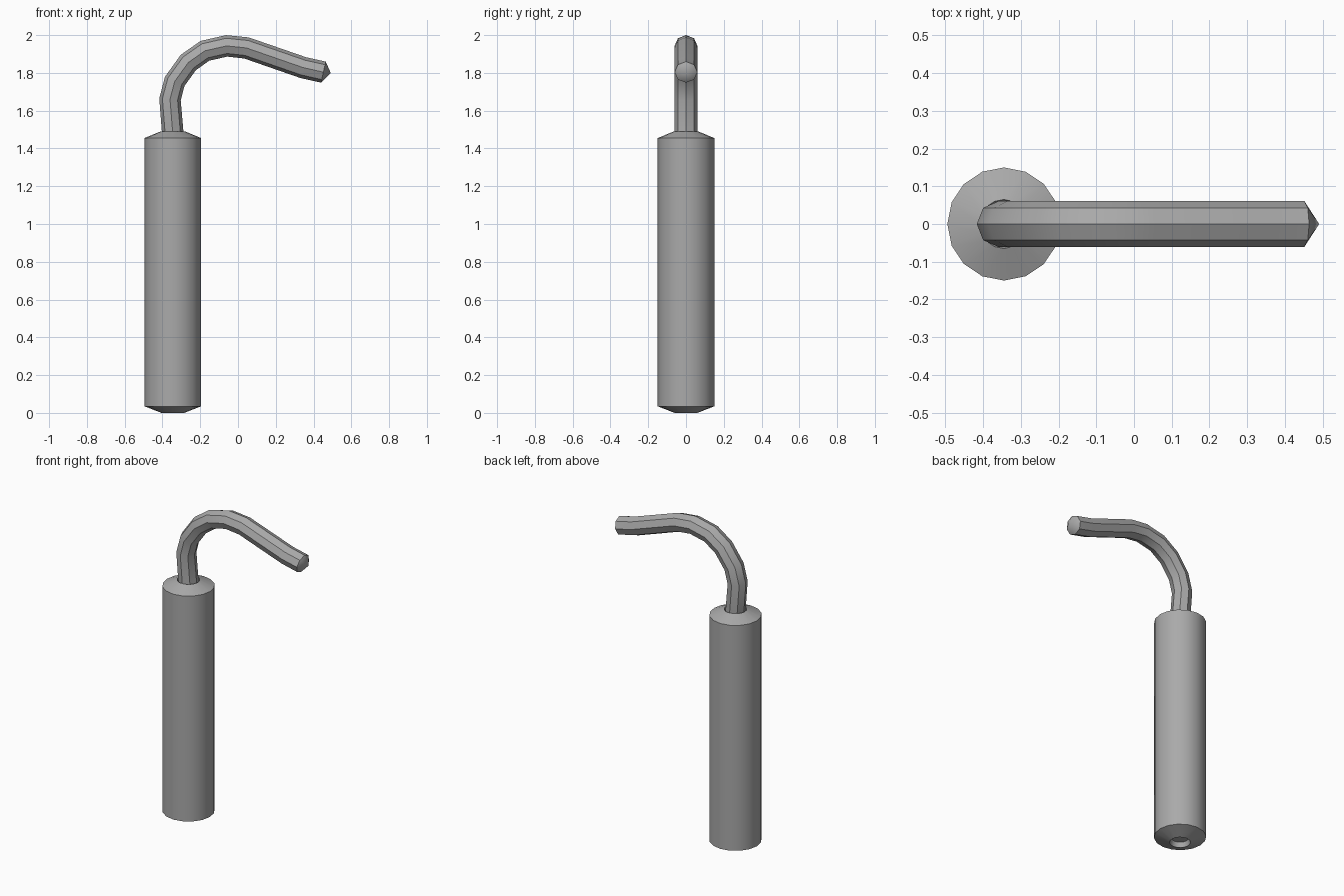
import bpy, bmesh, math
from mathutils import Vector

if "Cube" in bpy.data.objects:
    bpy.data.objects.remove(bpy.data.objects["Cube"])

grey = bpy.data.materials.new("plain grey")
grey.diffuse_color = (0.4, 0.4, 0.4, 1)
grey.use_nodes = True
grey.node_tree.nodes["Principled BSDF"].inputs["Base Color"].default_value = grey.diffuse_color


def finish(bm, name):
    bmesh.ops.recalc_face_normals(bm, faces=bm.faces)
    mesh = bpy.data.meshes.new(name)
    bm.to_mesh(mesh)
    bm.free()
    mesh.materials.append(grey)
    ob = bpy.data.objects.new(name, mesh)
    bpy.context.collection.objects.link(ob)
    bpy.ops.object.select_all(action='DESELECT')
    ob.select_set(True)
    bpy.context.view_layer.objects.active = ob
    bpy.ops.object.shade_smooth_by_angle(angle=math.radians(30))


def skin(bm, rings, start, end):
    """Join rings of points into a tube closed by a fan at each end."""
    loops = [[bm.verts.new(p) for p in ring] for ring in rings]
    n = len(loops[0])
    for a, b in zip(loops, loops[1:]):
        for i in range(n):
            j = (i + 1) % n
            bm.faces.new((a[i], a[j], b[j], b[i]))
    for loop, tip in ((loops[0], start), (loops[-1], end)):
        v = bm.verts.new(tip)
        for i in range(n):
            bm.faces.new((loop[i], loop[(i + 1) % n], v))


# Body: 16-sided tube with sloped ends and a shallow recess in each
CX = -0.345
profile = [(0.05, 0.03), (0.06, 0.0), (0.15, 0.035),
           (0.15, 1.455), (0.065, 1.49), (0.055, 1.45)]
angles = [math.tau * i / 16 for i in range(16)]
bm = bmesh.new()
skin(bm, [[(CX + r * math.cos(a), r * math.sin(a), z) for a in angles]
          for r, z in profile], (CX, 0, 0.03), (CX, 0, 1.45))
finish(bm, "body")

# Cord: 8-sided tube swept along a bend in the xz plane, pointed tip
path = [Vector((x, 0, z)) for x, z in (
    (-0.342, 1.44), (-0.347, 1.50), (-0.36, 1.66), (-0.335, 1.755),
    (-0.263, 1.855), (-0.175, 1.917), (-0.06, 1.943), (0.045, 1.932),
    (0.345, 1.828), (0.452, 1.804))]
rings = []
for i, p in enumerate(path):
    t_in = (p - path[max(i - 1, 0)]).normalized()
    t_out = (path[min(i + 1, len(path) - 1)] - p).normalized()
    t = (t_in + t_out).normalized()
    normal = Vector((-t.z, 0, t.x))
    r = 0.057
    rings.append([p + r * (math.cos(k * math.tau / 8) * normal
                           + math.sin(k * math.tau / 8) * Vector((0, 1.06, 0)))
                  for k in range(8)])
bm = bmesh.new()
skin(bm, rings, path[0], (0.491, 0, 1.80))
finish(bm, "bent_cord")
